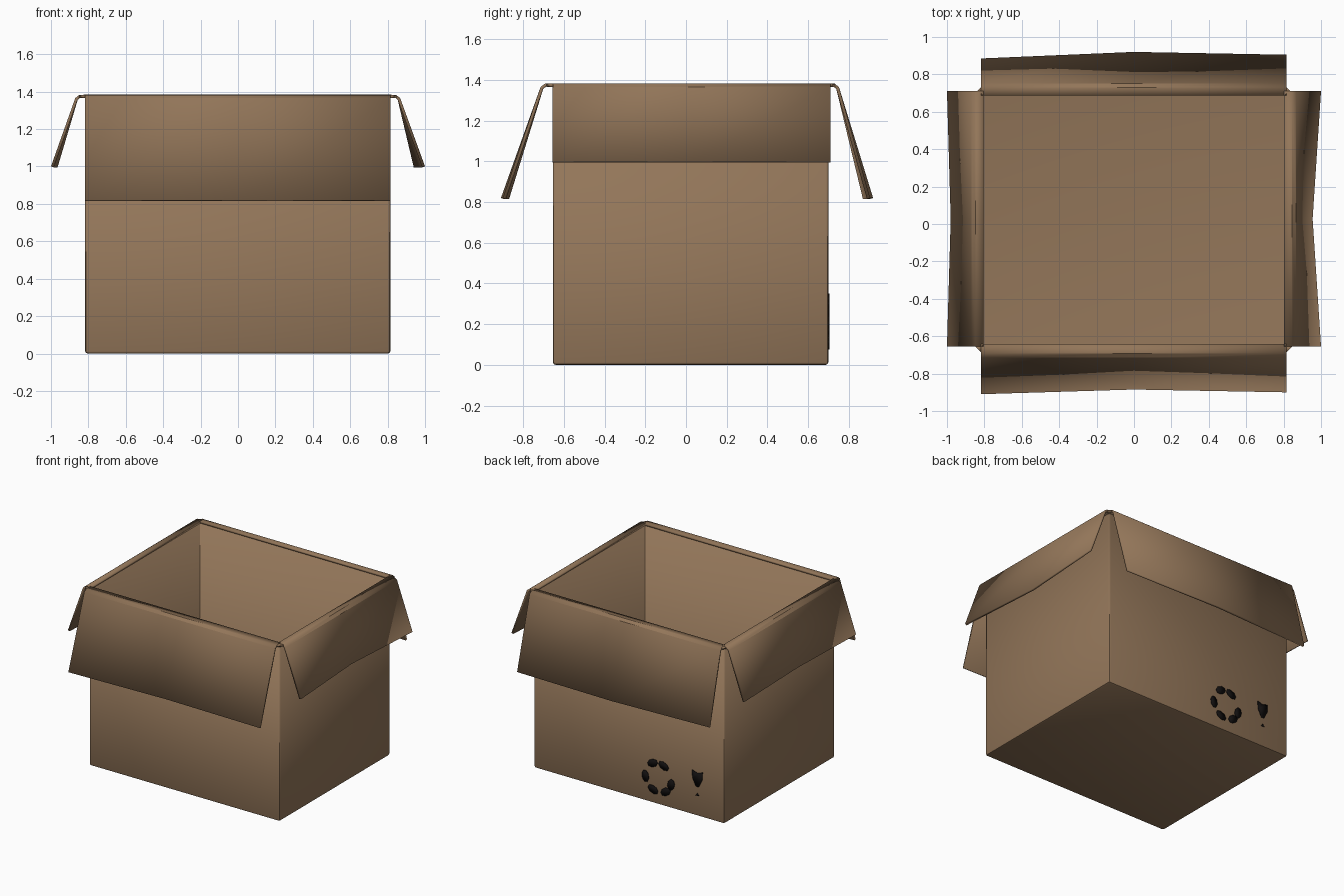
import bpy, bmesh
from math import pi, sin, cos, radians
from mathutils import Matrix, Vector

cube = bpy.data.objects.get("Cube")
if cube:
    bpy.data.objects.remove(cube, do_unlink=True)


def material(name, rgb):
    m = bpy.data.materials.new(name)
    m.use_nodes = True
    m.diffuse_color = (*rgb, 1)
    m.node_tree.nodes["Principled BSDF"].inputs["Base Color"].default_value = (*rgb, 1)
    return m


CARD = material("brown cardboard", (0.29, 0.18, 0.10))
INK = material("black ink", (0.006, 0.005, 0.005))

X0, X1, Y0, Y1 = -0.818, 0.815, -0.655, 0.70
TOP, THICK = 1.382, 0.013


def finish(name, bm, mat, thick=0, offset=-1):
    mesh = bpy.data.meshes.new(name)
    bm.to_mesh(mesh)
    bm.free()
    ob = bpy.data.objects.new(name, mesh)
    bpy.context.collection.objects.link(ob)
    mesh.materials.append(mat)
    if thick:
        mod = ob.modifiers.new("thickness", "SOLIDIFY")
        mod.thickness, mod.offset = thick, offset
    bpy.ops.object.select_all(action="DESELECT")
    ob.select_set(True)
    bpy.context.view_layer.objects.active = ob
    bpy.ops.object.shade_smooth_by_angle(angle=radians(30))
    return ob


# Open box body with softened bottom and upright edges
bm = bmesh.new()
size = Matrix.Diagonal((X1 - X0, Y1 - Y0, TOP, 1))
centre = Matrix.Translation(((X0 + X1) / 2, (Y0 + Y1) / 2, TOP / 2))
bmesh.ops.create_cube(bm, size=1, matrix=centre @ size)
lid = max(bm.faces, key=lambda f: f.calc_center_median().z)
bmesh.ops.delete(bm, geom=[lid], context="FACES_ONLY")
bmesh.ops.bevel(bm, geom=[e for e in bm.edges if not e.is_boundary],
                offset=0.014, segments=2, profile=0.5, affect="EDGES")
finish("box_body", bm, CARD, THICK)


def flap(name, angle, a0, a1, wall, crease, tips, tip_z):
    """Folded flap: flat hinge strip, crease, then a hanging panel bent at its middle."""
    bm = bmesh.new()
    turn = Matrix.Rotation(angle, 3, "Z")
    rows = []
    for k in range(4):
        row = []
        for a, tip in zip((a0, (a0 + a1) / 2, a1), tips):
            d, z = ((wall - THICK, TOP + 0.002), (crease - 0.022, TOP + 0.001),
                    (crease, TOP - 0.016), (tip, tip_z))[k]
            row.append(bm.verts.new(turn @ Vector((a, -d, z))))
        rows.append(row)
    for low, high in zip(rows[1:], rows):
        for i in range(2):
            bm.faces.new((low[i], low[i + 1], high[i + 1], high[i]))
    finish(name, bm, CARD, 0.016)


flap("front_flap", 0, X0, X1, -Y0, 0.715, (0.91, 0.885, 0.90), 0.82)
flap("back_flap", pi, -X1, -X0, Y1, 0.752, (0.905, 0.92, 0.885), 0.82)
flap("left_flap", pi / 2, Y0, Y1 + 0.01, X1, 0.867, (1.0, 0.955, 1.0), 1.0)
flap("right_flap", -pi / 2, -Y1 - 0.01, -Y0, -X0, 0.87, (1.0, 0.98, 1.0), 1.0)

# Small gussets joining neighbouring hinges at the corners
for label, x, sx in (("left", X1, 1), ("right", X0, -1)):
    for side, y, sy in (("front", Y0, -1), ("back", Y1, 1)):
        bm = bmesh.new()
        pts = [(x, y), (x + sx * 0.032, y), (x, y + sy * 0.032)]
        if sx * sy < 0:
            pts.reverse()
        bm.faces.new([bm.verts.new((px, py, TOP)) for px, py in pts])
        finish(f"{side}_{label}_corner_gusset", bm, CARD, 0.016)


# Printed marks on the back wall; u runs to the right as seen from behind
def plate(name, outlines, u0, z0):
    bm = bmesh.new()
    for outline in outlines:
        bm.faces.new([bm.verts.new((-(u0 + u), Y1 + 0.003, z0 + z)) for u, z in outline])
    finish(name, bm, INK, 0.004, 0)


def blob(angle, radius, length, width):
    """Chunky rounded mark lying along a ring."""
    a = radians(angle)
    out, along = Vector((cos(a), sin(a))), Vector((-sin(a), cos(a)))
    return [out * (radius + width * cos(t)) + along * length * sin(t)
            for t in (k * pi / 4 + pi / 8 for k in range(8))]


plate("ring_of_marks",
      [blob(a, 0.112, 0.046, 0.03) for a in (66, 116, 188, 246, 304, 346)], 0.255, 0.21)

bowl = [(-0.045, 0.06), (0, 0.045), (0.045, 0.06), (0.042, 0), (0.012, -0.06),
        (-0.012, -0.06), (-0.042, 0)]
foot = [(-0.014, -0.13), (0.014, -0.13), (0, -0.11)]
plate("goblet_mark", [bowl, foot], 0.59, 0.29)
